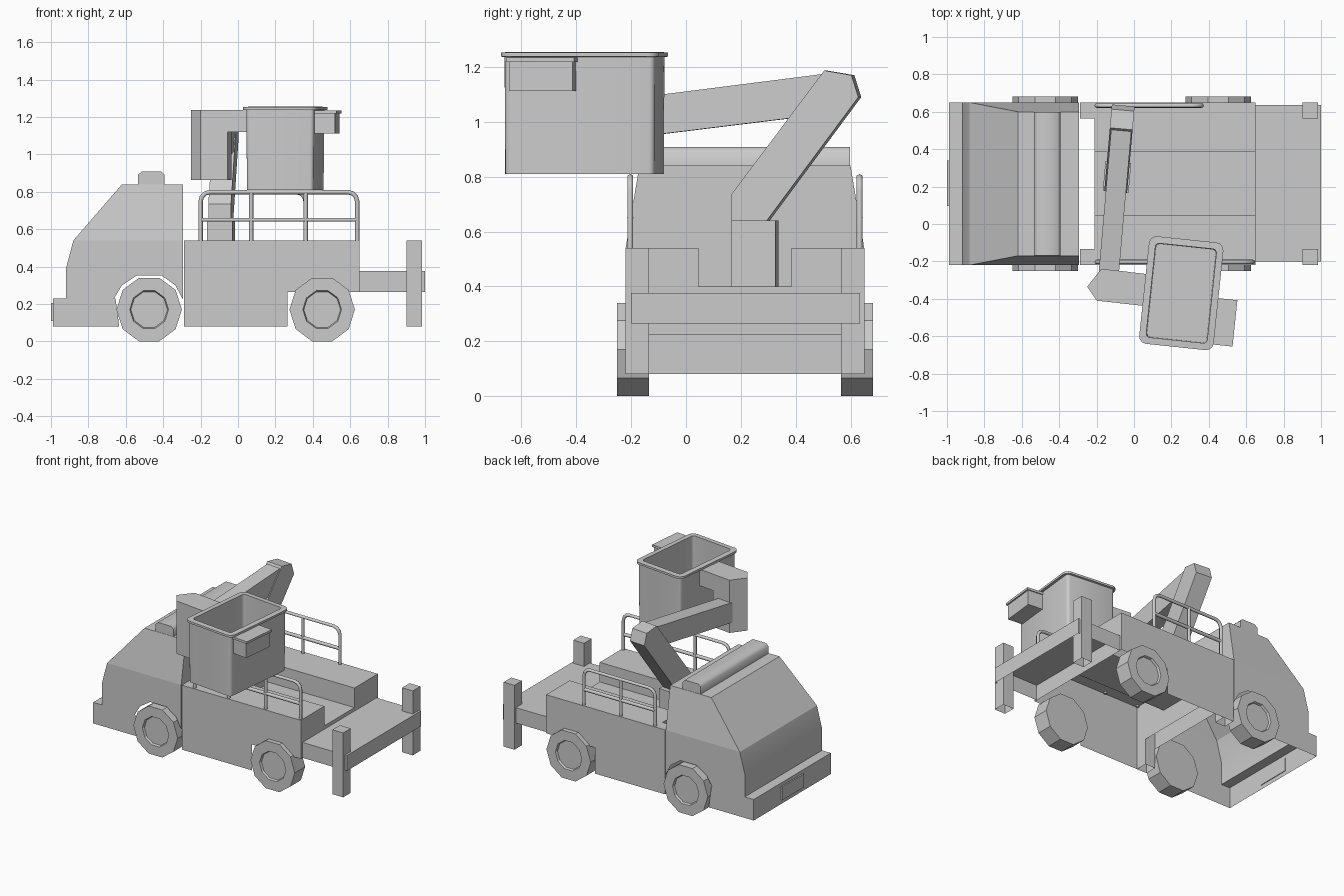
import bpy, bmesh
from math import sin, cos, pi, radians
from mathutils import Matrix

if "Cube" in bpy.data.objects:
    bpy.data.objects.remove(bpy.data.objects["Cube"])

CY = 0.215                      # centre line of the truck
L, R = -0.22, 0.65              # body sides
SK = 0.085                      # width of posts and flanges


def finish(name, bm, matrix=None, smooth=None, drop=None):
    """Make the object; drop(normal, centre) picks faces left open."""
    bmesh.ops.recalc_face_normals(bm, faces=bm.faces)
    if drop:
        bm.normal_update()
        gone = [f for f in bm.faces if drop(f.normal, f.calc_center_median())]
        bmesh.ops.delete(bm, geom=gone, context='FACES')
    me = bpy.data.meshes.new(name)
    bm.to_mesh(me)
    bm.free()
    ob = bpy.data.objects.new(name, me)
    bpy.context.collection.objects.link(ob)
    if matrix:
        me.transform(matrix)
    if smooth:
        select(ob)
        bpy.ops.object.shade_smooth_by_angle(angle=radians(smooth))
    return ob


def select(ob):
    bpy.ops.object.select_all(action='DESELECT')
    ob.select_set(True)
    bpy.context.view_layer.objects.active = ob


def loft(name, rings, *args, **kw):
    """Join equal-length point rings and cap both ends."""
    bm = bmesh.new()
    vs = [[bm.verts.new(p) for p in ring] for ring in rings]
    n = len(vs[0])
    for a, b in zip(vs, vs[1:]):
        for i in range(n):
            j = (i + 1) % n
            bm.faces.new((a[i], a[j], b[j], b[i]))
    bm.faces.new(vs[0])
    bm.faces.new(vs[-1])
    return finish(name, bm, *args, **kw)


def prism(name, pts, axis, a, b, *args, **kw):
    """Extrude a 2D profile along an axis from a to b."""
    put = {'x': lambda u, v, t: (t, u, v),
           'y': lambda u, v, t: (u, t, v),
           'z': lambda u, v, t: (u, v, t)}[axis]
    return loft(name, [[put(u, v, t) for u, v in pts] for t in (a, b)], *args, **kw)


def box(name, x0, x1, y0, y1, z0, z1, *args, **kw):
    return prism(name, [(x0, y0), (x1, y0), (x1, y1), (x0, y1)], 'z', z0, z1, *args, **kw)


def rrect(hx, hy, r, z, seg=3):
    pts = []
    for k, (sx, sy) in enumerate([(1, 1), (-1, 1), (-1, -1), (1, -1)]):
        for i in range(seg + 1):
            a = pi / 2 * (k + i / seg)
            pts.append((sx * (hx - r) + r * cos(a), sy * (hy - r) + r * sin(a), z))
    return pts


def tube(name, pts, y):
    cu = bpy.data.curves.new(name, 'CURVE')
    cu.dimensions = '3D'
    cu.bevel_depth = 0.012
    cu.bevel_resolution = 1
    cu.use_fill_caps = True
    sp = cu.splines.new('POLY')
    sp.points.add(len(pts) - 1)
    for p, (x, z) in zip(sp.points, pts):
        p.co = (x, y, z, 1)
    ob = bpy.data.objects.new(name, cu)
    bpy.context.collection.objects.link(ob)
    select(ob)
    bpy.ops.object.convert(target='MESH')


def bottom(n, c):
    return n.z < -.3


def level(x0, x1, h, z):
    return [(x0, CY - h, z), (x1, CY - h, z), (x1, CY + h, z), (x0, CY + h, z)]


# Cab shell, open below: lower body with wheel arch, tapered cabin, roof light bar
prism("cab_lower", [(-.92, .23), (-.662, .23), (-.62, .30), (-.54, .353), (-.41, .353),
                    (-.335, .30), (-.295, .225), (-.295, .54), (-.88, .54), (-.92, .39)],
      'y', L, R, smooth=30, drop=lambda n, c: abs(n.z) > .4)
loft("cab_upper", [level(-.88, -.295, .435, .54), level(-.62, -.295, .385, .84)], drop=bottom)
prism("light_bar", [(-.535, .83), (-.535, .89), (-.515, .908), (-.41, .908), (-.392, .89), (-.392, .83)],
      'y', CY - .383, CY + .383, smooth=50)

# Wrap-around bumper shell and its plate
prism("bumper", [(-.99, .08), (-.99, .23), (-.92, .23), (-.655, .23), (-.635, .08)], 'y', L, R,
      drop=lambda n, c: n.z < -.5 or n.x > .5 or (n.z > .5 and c.x > -.9))
box("bumper_plate", -1, -.985, .095, .34, .11, .205)

# Bed shell: side panels, stepped deck, front flanges
prism("side_panels", [(-.29, .08), (.265, .08), (.265, .265), (.65, .265), (.65, .54), (-.29, .54)],
      'y', L, R, drop=lambda n, c: abs(n.y) < .5)
prism("deck", [(L, .265), (R, .265), (R, .54), (.385, .54),
               (.385, .40), (.045, .40), (.045, .54), (L, .54)], 'x', -.21, .65,
      drop=lambda n, c: n.z < -.5 or (abs(n.y) > .5 and abs(c.y - CY) > .4))
for s in (-1, 1):
    y0, y1 = sorted((CY + s * .435, CY + s * (.435 - SK)))
    box("bed_flange", -.29, -.21, y0, y1, .08, .54,
        drop=lambda n, c: n.z < -.5 or abs(c.y - CY) > .43)
    box("rear_post", .90, .985, y0, y1, .08, .54, drop=bottom)

# Rear platform, open below
box("rear_platform", .65, 1.0, -.20, .635, .265, .375, drop=bottom)

# Ten-sided wheels with a recessed hub
for x in (-.475, .45):
    for s in (-1, 1):
        prof = [(.1785, .35), (.1785, .467), (.106, .467), (.10, .452), (.097, .452)]
        loft("wheel", [[(x + r * .98 * cos(i * pi / 5), CY + s * d, .17 + r * sin(i * pi / 5))
                        for i in range(10)] for r, d in prof])

# Hand rails
for y, x1, posts in ((-.203, .637, (.07, .362)), (.633, .362, (.07,))):
    x0, top, c = -.20, .798, .05
    arc = [(c * (1 - cos(t * pi / 6)), c * (1 - sin(t * pi / 6))) for t in range(4)]
    path = [(x0, .53)] + [(x0 + a, top - b) for a, b in arc]
    path += [(x1 - a, top - b) for a, b in reversed(arc)] + [(x1, .53)]
    tube("rail_frame", path, y)
    tube("rail_middle", [(x0, .65), (x1, .65)], y)
    for p in posts:
        tube("rail_post", [(p, .53), (p, top)], y)

# Folding lift arm, turned slightly about its pedestal
turn = Matrix.Translation((-.09, .25, 0)) @ Matrix.Rotation(radians(-5), 4, 'Z') \
    @ Matrix.Translation((0, -.25, 0))
box("arm_pedestal", -.07, .068, .172, .332, .40, .64, turn, drop=bottom)
prism("lower_arm", [(.17, .60), (.17, .735), (.51, 1.187), (.61, 1.17), (.635, 1.09), (.30, .64), (.30, .60)],
      'x', -.062, .06, turn)
prism("upper_arm", [(.51, 1.175), (.58, 1.12), (.52, 1.03), (-.32, .927), (-.32, 1.07)],
      'x', -.054, .054, turn)

# Bracket between arm and bucket
prism("bracket_column", [(-.25, -.335), (-.175, -.24), (-.035, -.255), (-.055, -.425), (-.2, -.41)],
      'z', .862, 1.238)
prism("bracket_beam", [(-.06, -.253), (.09, -.27), (.07, -.44), (-.08, -.423)], 'z', 1.12, 1.238)

# Work bucket with flared rim and control box
spin = Matrix.Translation((.253, -.37, 0)) @ Matrix.Rotation(radians(-6), 4, 'Z')
loft("bucket", [rrect(.179, .274, .02, .81), rrect(.183, .276, .02, 1.236), rrect(.20, .289, .04, 1.238),
                rrect(.20, .289, .04, 1.253), rrect(.164, .253, .02, 1.255),
                rrect(.160, .250, .02, .825)], spin, smooth=35)
box("control_box", .17, .292, -.247, -.013, 1.112, 1.222, spin)
box("control_box_lid", .17, .302, -.255, -.006, 1.218, 1.234, spin)
